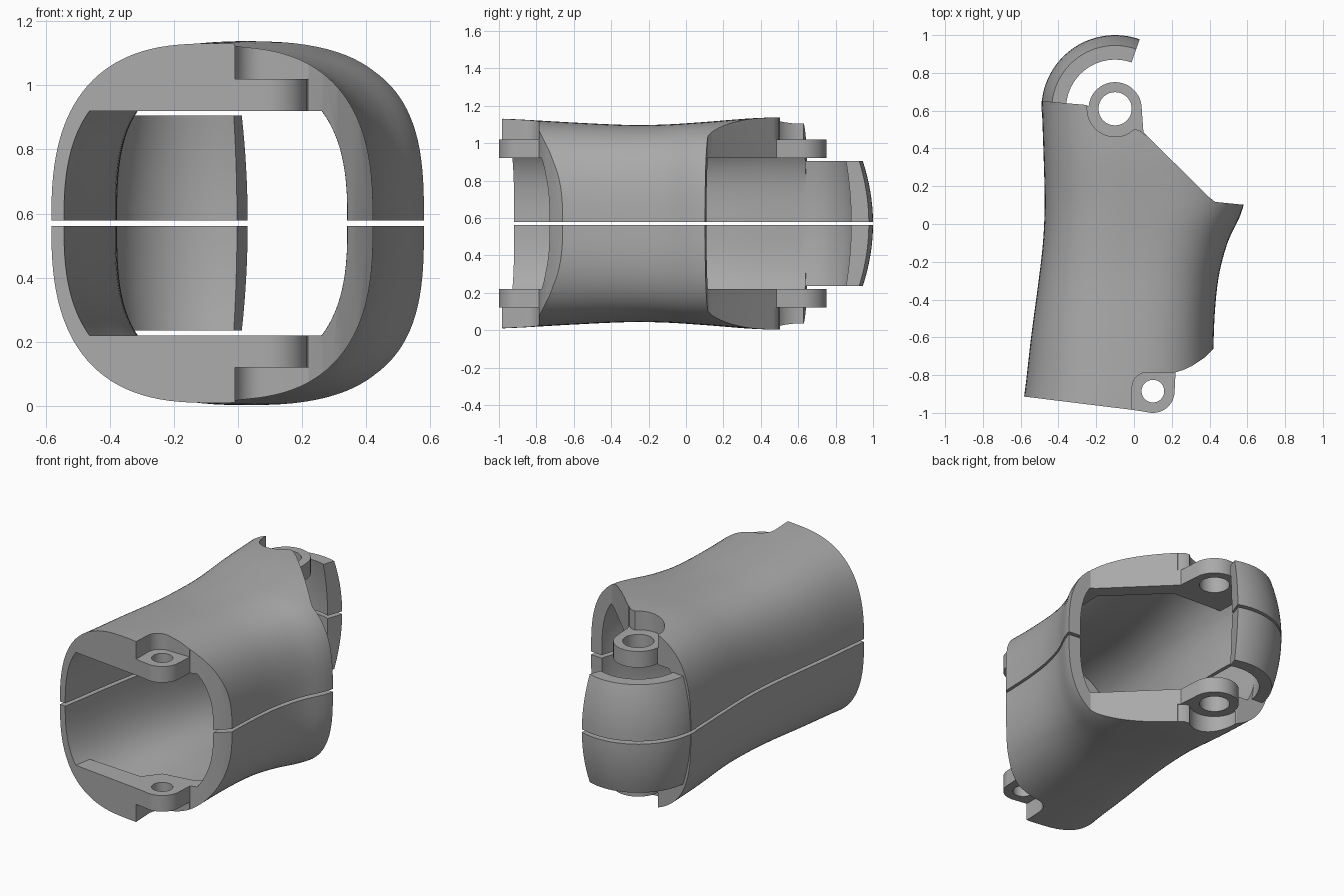
import bpy, bmesh, math
from math import sin, cos, pi, radians

cube = bpy.data.objects.get("Cube")
if cube:
    bpy.data.objects.remove(cube, do_unlink=True)

MID = 0.57            # height of the split plane; meshes are built relative to it
GAP = 0.009           # half of the split
PLATE, RECESS, HOOK_TOP = 0.35, 0.45, 0.335
BOSS, LUG = (-0.10, 0.61), (0.10, -0.885)

grey = bpy.data.materials.new("shell grey")
grey.use_nodes = True
grey.diffuse_color = (0.4, 0.4, 0.4, 1)
grey.node_tree.nodes["Principled BSDF"].inputs["Base Color"].default_value = (0.4, 0.4, 0.4, 1)

# Stations along y: (y, left edge, right edge, half height, roundness)
STATIONS = [(-1.1, -.615, .43, .565, 2.65), (-.9, -.58, .425, .557, 2.65),
            (-.6, -.545, .422, .54, 2.75), (-.3, -.505, .445, .527, 2.85),
            (-.1, -.482, .495, .53, 2.95), (.1, -.473, .58, .543, 3),
            (.4, -.48, .585, .565, 3), (.8, -.495, .58, .57, 3)]


def station(y):
    """Smooth interpolation of the station table."""
    i = max(k for k in range(len(STATIONS) - 1) if STATIONS[k][0] <= y + 1e-6)
    a, b = STATIONS[i], STATIONS[i + 1]
    p, q = STATIONS[max(i - 1, 0)], STATIONS[min(i + 2, len(STATIONS) - 1)]
    h = b[0] - a[0]
    t = (y - a[0]) / h
    out = []
    for k in range(1, 5):
        ma = (b[k] - p[k]) / (b[0] - p[0]) * h
        mb = (q[k] - a[k]) / (q[0] - a[0]) * h
        out.append((2*t**3 - 3*t**2 + 1) * a[k] + (t**3 - 2*t**2 + t) * ma
                   + (3*t**2 - 2*t**3) * b[k] + (t**3 - t**2) * mb)
    return out


def finish(bm, name):
    bmesh.ops.recalc_face_normals(bm, faces=bm.faces)
    me = bpy.data.meshes.new(name)
    bm.to_mesh(me)
    bm.free()
    me.materials.append(grey)
    ob = bpy.data.objects.new(name, me)
    ob.location.z = MID
    bpy.context.collection.objects.link(ob)
    return ob


def skin(rings, name):
    """Closed loft through equal rings of points."""
    bm = bmesh.new()
    rows = [[bm.verts.new(p) for p in r] for r in rings]
    n = len(rows[0])
    for a, b in zip(rows, rows[1:]):
        for j in range(n):
            bm.faces.new((a[j], a[(j + 1) % n], b[(j + 1) % n], b[j]))
    bm.faces.new(rows[0])
    bm.faces.new(rows[-1][::-1])
    return finish(bm, name)


def half_tube(name, base, inner=False):
    """Upper half of the body form, or of its hollow."""
    rings, steps, around = [], 40, 56
    for i in range(steps + 1):
        y = -1.1 + 1.9 * i / steps
        left, right, high, n = station(y)
        if inner:
            left += .04 + .06 * min(1, max(0, (y + .9) / 1.2))
            right -= .08
            high -= .07
        c, a = (left + right) / 2, (right - left) / 2
        ring = [(right, y, base)]
        for j in range(1, around):
            t = pi * j / around
            x = c + a * math.copysign(abs(cos(t)) ** (2 / n), cos(t))
            ring.append((x, y, high * sin(t) ** (2 / n)))
        rings.append(ring + [(left, y, base)])
    return skin(rings, name)


def prism(outline, z0, z1, name):
    return skin([[(x, y, z) for x, y in outline] for z in (z0, z1)], name)


def arc(c, r, a0, a1, n=24):
    return [(c[0] + r * cos(radians(a0 + (a1 - a0) * i / n)),
             c[1] + r * sin(radians(a0 + (a1 - a0) * i / n))) for i in range(n + 1)]


def combine(ob, tool, op):
    m = ob.modifiers.new(op, "BOOLEAN")
    m.operation, m.object, m.solver = op, tool, "EXACT"
    bpy.context.view_layer.objects.active = ob
    bpy.ops.object.modifier_apply(modifier=m.name)
    bpy.data.objects.remove(tool, do_unlink=True)


# Body trimmed to its plan outline, with a lug in front and a boss behind
shell = half_tube("limb_shell", GAP)
outline = [(-.7, -.899), (0, -.985)] + arc(LUG, .115, -97, 0) + [
    (.22, -.785), (.26, -.773), (.31, -.75), (.37, -.71), (.42, -.66), (.7, -.4),
    (.75, .085), (.43, .117), (.4, .14), (.05, .485)]
outline += arc(BOSS, .141, 0, 175) + [(-.25, .63), (-.7, .67)]
combine(shell, prism(outline, -.2, 1, "trim"), "INTERSECT")

# Hollow: flat plates front and back, with a deeper pocket between them
room = prism([(-2, -2), (2, -2), (2, 2), (-2, 2)], -.5, PLATE, "room")
combine(room, prism([(-.7, -.8), (-.08, -.84), (0, -.74), (.2, -.71), (.32, -.6),
                     (.34, .07), (.02, .38), (-.7, .42)], -.3, 1, "pocket"), "UNION")
hollow = half_tube("hollow", -.2, True)
combine(hollow, room, "INTERSECT")
combine(shell, hollow, "DIFFERENCE")

# Recesses above the boss and lug
boss_recess = arc(BOSS, .148, 170, 300) + [(0, .502), (.03, .496), (.06, .47),
                                           (.3, .47), (.3, .8), (-.246, .8)]
combine(shell, prism(boss_recess, RECESS, 1, "boss_recess"), "DIFFERENCE")
lug_recess = [(-.01, -1.1), (.3, -1.1), (.3, -.783), (.22, -.787)] + arc((.07, -.865), .08, 80, 180, 10)
combine(shell, prism(lug_recess, RECESS, 1, "lug_recess"), "DIFFERENCE")

# Barrel-shaped hook swept round the boss axis
profile = []
for k in range(9):
    z = GAP + (HOOK_TOP - GAP) * k / 8
    profile.append((.39 - .055 * (z / HOOK_TOP) ** 2, z))
profile += [(r - .1 + .025 * (z / HOOK_TOP) ** 2, z) for r, z in reversed(profile)]
rings = []
for i in range(37):
    t = radians(182 - 111.5 * i / 36)
    rings.append([(BOSS[0] + r * cos(t), BOSS[1] + r * sin(t), z) for r, z in profile])
combine(shell, skin(rings, "hook"), "UNION")

# Pin holes
for centre, radius in ((BOSS, .088), (LUG, .06)):
    combine(shell, prism(arc(centre, radius, 0, 350, 35), .2, 1, "pin_hole"), "DIFFERENCE")

# Mirror the half below the split and shade
m = shell.modifiers.new("mirror", "MIRROR")
m.use_axis = (False, False, True)
m.use_mirror_merge = False
bpy.ops.object.select_all(action="DESELECT")
shell.select_set(True)
bpy.context.view_layer.objects.active = shell
bpy.ops.object.modifier_apply(modifier=m.name)
bpy.ops.object.shade_smooth_by_angle(angle=radians(30))
